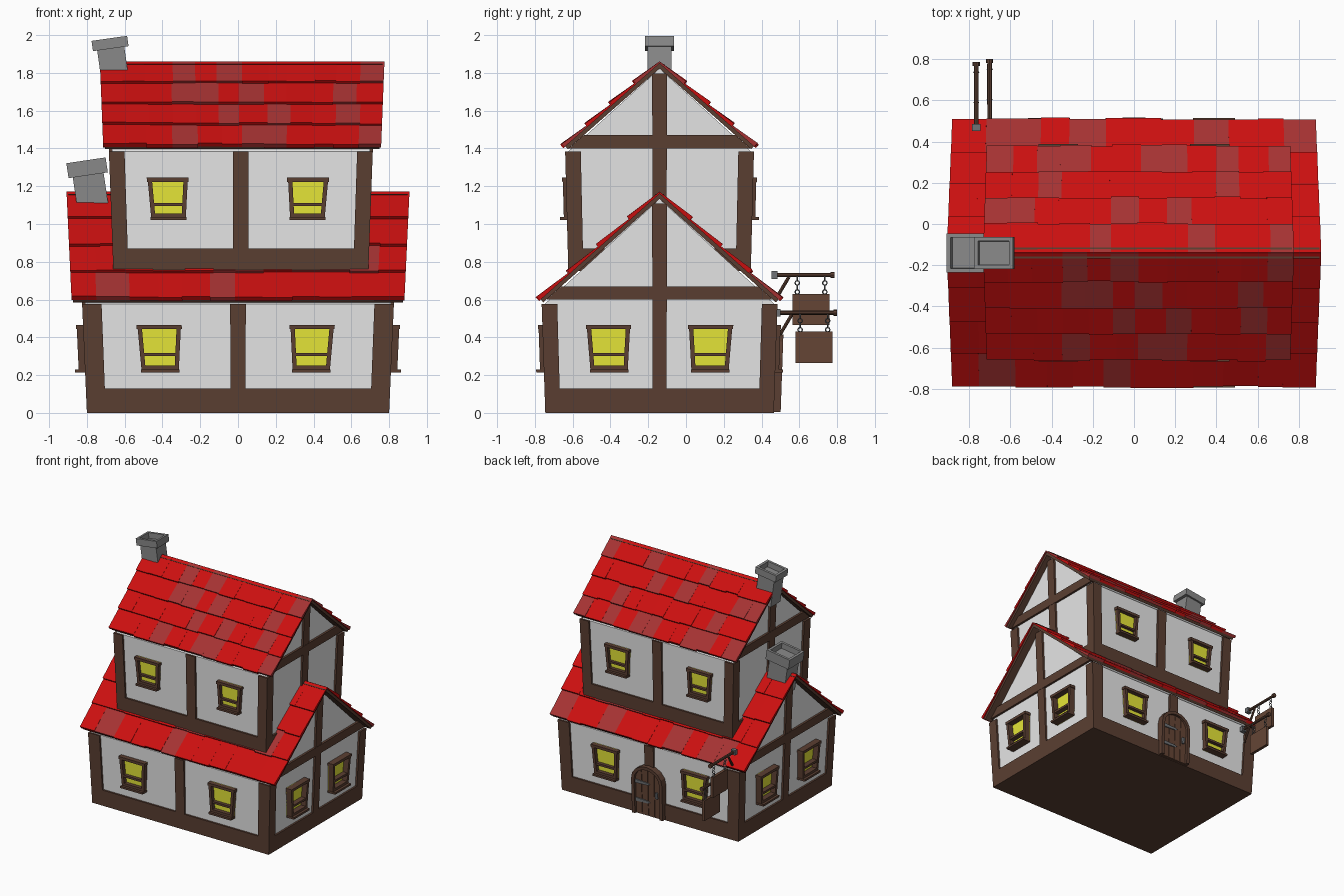
import bpy, bmesh, math, random
from mathutils import Vector, Matrix

if "Cube" in bpy.data.objects:
    bpy.data.objects.remove(bpy.data.objects["Cube"])

random.seed(7)
CY = -0.14  # ridge line of both storeys


def material(name, *rgb):
    m = bpy.data.materials.new(name)
    m.diffuse_color = (*rgb, 1)
    m.use_nodes = True
    m.node_tree.nodes["Principled BSDF"].inputs["Base Color"].default_value = m.diffuse_color
    return m


WALL = material("plaster", 0.8, 0.8, 0.8)
BEAM = material("timber", 0.105, 0.05, 0.032)
RED = material("red_tile", 0.6, 0.005, 0.005)
DARK = material("dull_red_tile", 0.38, 0.032, 0.032)
GLASS = material("yellow_glass", 0.8, 0.8, 0.04)
STONE = material("stone", 0.25, 0.25, 0.25)
WOOD = material("door_wood", 0.13, 0.06, 0.036)
METAL = material("iron", 0.16, 0.17, 0.18)


def prism(bm, a, b, mat=0):
    """Solid between two matching loops of points."""
    va, vb = [bm.verts.new(p) for p in a], [bm.verts.new(p) for p in b]
    n = len(va)
    faces = [bm.faces.new(va[::-1]), bm.faces.new(vb)]
    faces += [bm.faces.new((va[i], va[(i + 1) % n], vb[(i + 1) % n], vb[i])) for i in range(n)]
    for f in faces:
        f.material_index = mat
    return faces


def box(bm, x0, x1, y0, y1, z0, z1, mat=0):
    r = [(x0, y0), (x1, y0), (x1, y1), (x0, y1)]
    return prism(bm, [(x, y, z0) for x, y in r], [(x, y, z1) for x, y in r], mat)


def slab(bm, face, pts, d0, d1, mat=0):
    """Polygon drawn on a wall face, from depth d0 to d1."""
    prism(bm, [face(u, v, d0) for u, v in pts], [face(u, v, d1) for u, v in pts], mat)


def rect(u0, u1, v0, v1):
    return [(u0, v0), (u1, v0), (u1, v1), (u0, v1)]


def finish(name, bm, *mats, warp=None):
    if warp:
        for v in bm.verts:
            v.co = warp(v.co)
    bmesh.ops.recalc_face_normals(bm, faces=bm.faces)
    me = bpy.data.meshes.new(name)
    bm.to_mesh(me)
    bm.free()
    for m in mats:
        me.materials.append(m)
    o = bpy.data.objects.new(name, me)
    bpy.context.collection.objects.link(o)
    return o


def window(name, face, u, v, w, h, d, warp):
    bm = bmesh.new()
    a, b, t = w * 0.43, w * 0.5, 0.022        # half widths at the bottom and top
    slab(bm, face, [(u - a, v), (u + a, v), (u + b, v + h), (u - b, v + h)], -0.02, -0.011, 1)
    for s in (-1, 1):
        slab(bm, face, [(u + s * a, v), (u + s * b, v + h), (u + s * (b - t), v + h),
                        (u + s * (a - t), v)], -0.02, d)
    slab(bm, face, rect(u - b - 0.004, u + b + 0.004, v + h - t, v + h), -0.02, d + 0.003)
    slab(bm, face, rect(u - a, u + a, v, v + 0.036), -0.02, d)
    slab(bm, face, rect(u - a + 0.003, u + a - 0.003, v + h * 0.34, v + h * 0.41), -0.02, d - 0.004)
    slab(bm, face, rect(u - a - 0.004, u + a + 0.004, v, v + 0.016), -0.02, d + 0.02)
    finish(name, bm, BEAM, GLASS, warp=warp)


def storey(tag, cx, hx, hy, z0, zbase, post, apex, slope, beam_z):
    f = lambda z: 1 + 0.055 * (z - z0)
    warp = lambda c: Vector((cx + (c.x - cx) * f(c.z), CY + (c.y - CY) * f(c.z), c.z))
    faces = {"front": lambda u, v, d: (cx + u, CY - hy - d, v),
             "back": lambda u, v, d: (cx + u, CY + hy + d, v),
             "right": lambda u, v, d: (cx + hx + d, CY + u, v),
             "left": lambda u, v, d: (cx - hx - d, CY + u, v)}
    top = apex - 0.027
    half = lambda z: (top - z) / slope / f(z)   # gable half width under the roof
    eave = top - slope * hy * 1.035
    # plaster body with gables
    bm = bmesh.new()
    w = hy - 0.015
    prof = [(-w, z0 + .01), (w, z0 + .01), (w, eave), (0, top), (-w, eave)]
    slab(bm, faces["right"], prof, -2 * hx + 0.015, -0.015)
    finish(tag + "_walls", bm, WALL, warp=warp)
    # timber frame
    bm = bmesh.new()
    box(bm, cx - hx, cx + hx, CY - hy, CY + hy, z0, zbase)
    for sx in (-1, 1):
        for sy in (-1, 1):
            xs = sorted((cx + sx * hx, cx + sx * (hx - post)))
            ys = sorted((CY + sy * hy, CY + sy * (hy - 0.08)))
            box(bm, *xs, *ys, zbase, eave)
    for side in ("front", "back"):
        slab(bm, faces[side], rect(-0.04, 0.04, zbase, eave), -0.03, 0)
    for side in ("left", "right"):
        slab(bm, faces[side], rect(-0.037, 0.037, zbase, top - 0.025), -0.03, 0)
        b0, b1 = beam_z, beam_z + 0.07
        slab(bm, faces[side], [(-half(b0), b0), (half(b0), b0), (half(b1), b1), (-half(b1), b1)],
             -0.03, 0.002)
    finish(tag + "_timber_frame", bm, BEAM, warp=warp)
    return faces, warp


def roof(tag, cx, hx, z0, apex, slope, run, cols, rows=4):
    ang = math.atan(slope)
    L = run / math.cos(ang)
    warp = lambda c: Vector((cx + (c.x - cx) * (1 + 0.055 * (c.z - z0)), c.y, c.z))
    tiles, under = bmesh.new(), bmesh.new()
    for s in (-1, 1):
        def P(x, t, n):
            return (x, CY + s * (t * math.cos(ang) + n * math.sin(ang)),
                    apex - t * math.sin(ang) + n * math.cos(ang))
        x0, x1 = cx - hx + 0.008, cx + hx - 0.008
        prism(under, [P(x0, 0, 0), P(x0, L - .008, 0), P(x0, L - .008, -.02), P(x0, -.018, -.02)],
              [P(x1, 0, 0), P(x1, L - .008, 0), P(x1, L - .008, -.02), P(x1, -.018, -.02)])
        # overlapping wedge tiles, row by row
        for r in range(rows):
            step = 2 * hx / cols
            edges = [cx - hx + step * (i + (random.uniform(-.14, .14) if 0 < i < cols else 0))
                     for i in range(cols + 1)]
            for a, b in zip(edges, edges[1:]):
                t0 = L * r / rows - 0.008
                t1 = L * (r + 1) / rows + random.uniform(-0.006, 0.006)
                n = random.uniform(0.021, 0.027)
                prism(tiles, [P(a, t0, 0), P(a, t1, 0), P(a, t1, n), P(a, t0, .008)],
                      [P(b, t0, 0), P(b, t1, 0), P(b, t1, n), P(b, t0, .008)],
                      int(random.random() < 0.23))
    finish(tag + "_roof_tiles", tiles, RED, DARK, warp=warp)
    finish(tag + "_roof_boards", under, BEAM, warp=warp)


# two storeys and their roofs
low, low_warp = storey("lower", 0.0, 0.80, 0.605, 0.0, 0.13, 0.10, 1.16, 0.89, 0.60)
upp, upp_warp = storey("upper", 0.015, 0.675, 0.483, 0.75, 0.87, 0.08, 1.85, 0.88, 1.40)
roof("lower", 0.0, 0.853, 0.0, 1.16, 0.89, 0.635, 12)
roof("upper", 0.022, 0.71, 0.75, 1.85, 0.88, 0.505, 12)

# windows
for side in ("front", "back"):
    for i, s in enumerate((-1, 1)):
        window(f"lower_{side}_window_{i}", low[side], s * 0.395 - 0.012, 0.215, 0.225, 0.25, 0.02, low_warp)
        window(f"upper_{side}_window_{i}", upp[side], s * 0.362 - 0.015, 1.02, 0.208, 0.225, 0.016, upp_warp)
for side in ("left", "right"):
    for i, s in enumerate((-1, 1)):
        window(f"lower_{side}_window_{i}", low[side], s * 0.264, 0.215, 0.225, 0.25, 0.033, low_warp)


# arched door on the back wall
def arch(u, w, spring, rise):
    return spring + rise * math.sqrt(max(0, 1 - (u / w) ** 2))


def arch_loop(w, spring, rise, n=8):
    arc = [(w * math.cos(math.pi * i / n), spring + rise * math.sin(math.pi * i / n)) for i in range(n + 1)]
    return [(w, 0.005)] + arc + [(-w, 0.005)]


back = low["back"]
bm = bmesh.new()
outer, inner = arch_loop(0.138, 0.29, 0.125), arch_loop(0.112, 0.29, 0.1)
for i in range(len(outer) - 1):
    slab(bm, back, [outer[i], outer[i + 1], inner[i + 1], inner[i]], -0.02, 0.036)
finish("door_frame", bm, BEAM, warp=low_warp)
bm = bmesh.new()
for i in range(4):
    u0, u1 = -0.112 + i * 0.056 + 0.002, -0.112 + (i + 1) * 0.056 - 0.002
    ends = [(u0 + (u1 - u0) * k / 3, arch(u0 + (u1 - u0) * k / 3, 0.112, 0.29, 0.1)) for k in (3, 2, 1, 0)]
    slab(bm, back, [(u0, 0.005), (u1, 0.005)] + ends, -0.02, 0.018)
finish("door_planks", bm, WOOD, warp=low_warp)
bm = bmesh.new()
for v in (0.12, 0.27):
    slab(bm, back, [(0.11, v - .014), (0.11, v + .014), (0.0, v + .009), (-0.02, v), (0.0, v - .009)], 0.01, 0.026)
slab(bm, back, rect(-0.09, -0.07, 0.17, 0.22), 0.01, 0.032)
finish("door_hinges_and_handle", bm, METAL, warp=low_warp)


# leaning chimneys with hollow caps
def chimney(name, base, tilt, sx, sy, cap_x, cap_y, z0, z1):
    bm = bmesh.new()
    box(bm, -sx / 2, sx / 2, -sy / 2, sy / 2, -0.06, z0 + 0.01)
    top = box(bm, -cap_x / 2, cap_x / 2, -cap_y / 2, cap_y / 2, z0, z1)[1]
    bm.normal_update()
    bmesh.ops.inset_region(bm, faces=[top], thickness=0.028)
    bmesh.ops.inset_region(bm, faces=[top], thickness=0.002, depth=-0.045)
    o = finish(name, bm, STONE)
    o.matrix_world = Matrix.Translation(base) @ Matrix.Rotation(math.radians(-tilt), 4, "Y")


chimney("upper_chimney", (-0.65, CY, 1.76), 8, 0.145, 0.125, 0.19, 0.155, 0.17, 0.225)
chimney("lower_chimney", (-0.765, CY, 1.07), 8.5, 0.165, 0.15, 0.21, 0.19, 0.19, 0.27)


# hanging signs on poles
def rod(bm, a, b, r, n=8):
    a, b = Vector(a), Vector(b)
    q = (b - a).to_track_quat("Z", "Y")
    ring = [q @ Vector((r * math.cos(i * math.tau / n), r * math.sin(i * math.tau / n), 0)) for i in range(n)]
    prism(bm, [a + p for p in ring], [b + p for p in ring])


def sign(tag, x, z, y0, y1):
    bm = bmesh.new()
    rod(bm, (x, y0, z), (x, y1, z), 0.011)
    rod(bm, (x, y1 - 0.02, z), (x, y1, z), 0.017)
    rod(bm, (x, y0 + 0.075, z - 0.01), (x, y0 + 0.01, z - 0.12), 0.009)
    finish(tag + "_pole", bm, BEAM)
    bm = bmesh.new()
    box(bm, x - 0.02, x + 0.02, y0 - 0.018, y0 + 0.014, z - 0.02, z + 0.02)
    finish(tag + "_bracket", bm, METAL)
    bm = bmesh.new()
    yc = y1 - 0.123
    box(bm, x - 0.012, x + 0.012, yc - 0.098, yc + 0.098, z - 0.265, z - 0.1)
    finish(tag + "_board", bm, WOOD)
    for s in (-1, 1):
        for k in range(4):
            bpy.ops.mesh.primitive_torus_add(
                major_segments=8, minor_segments=4, major_radius=0.012, minor_radius=0.0035,
                location=(x, yc + s * 0.073, z - 0.018 - 0.024 * k),
                rotation=(math.pi / 2, 0, math.pi / 2 * (k % 2)))
            link = bpy.context.object
            link.name = tag + "_chain_link"
            link.data.materials.append(METAL)


sign("upper_sign", -0.765, 0.73, 0.47, 0.785)
sign("lower_sign", -0.70, 0.53, 0.485, 0.80)
